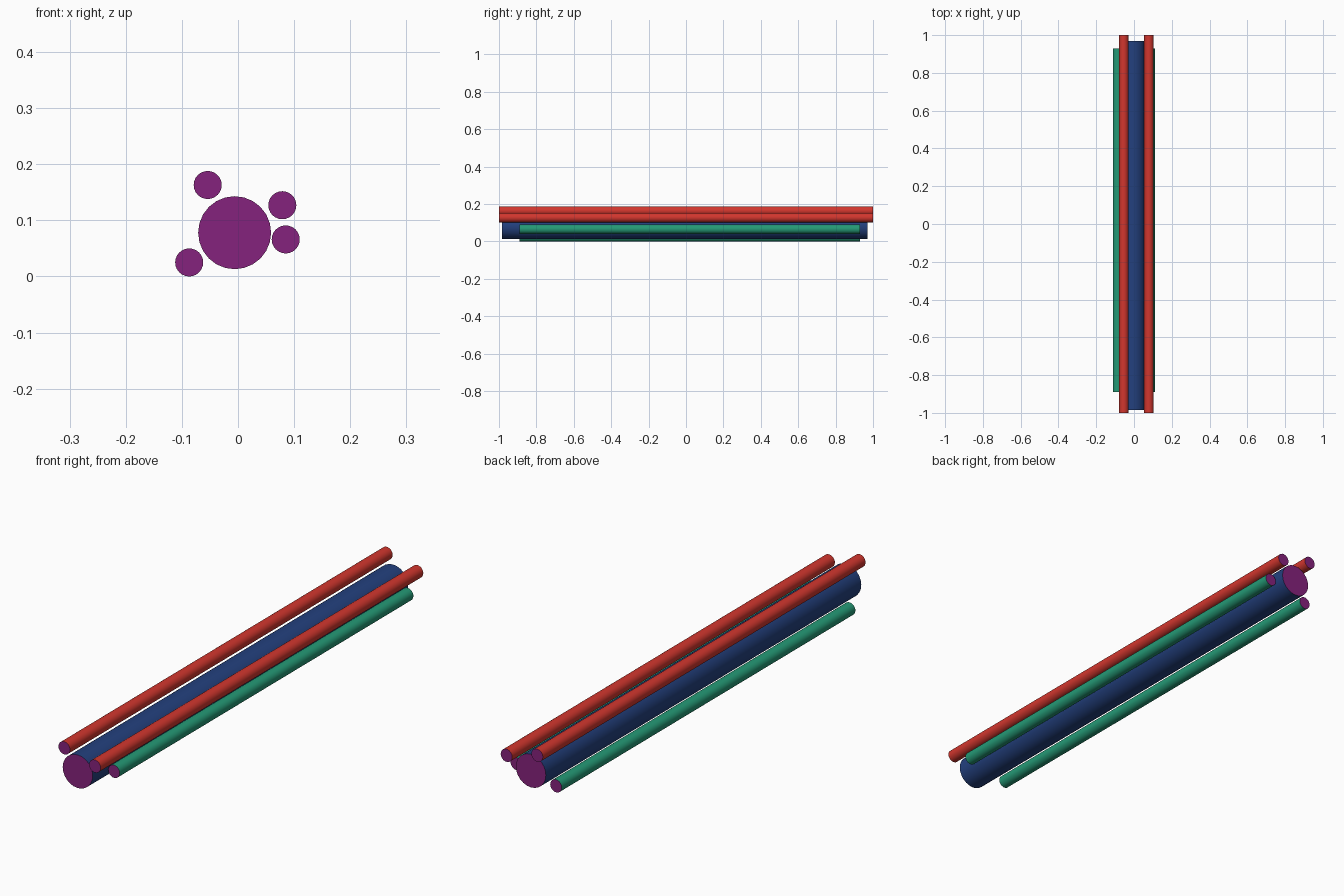
import bpy, math

if "Cube" in bpy.data.objects:
    bpy.data.objects.remove(bpy.data.objects["Cube"])


def material(name, rgb):
    m = bpy.data.materials.new(name)
    m.diffuse_color = (*rgb, 1)
    m.use_nodes = True
    m.node_tree.nodes["Principled BSDF"].inputs["Base Color"].default_value = m.diffuse_color
    return m


red = material("red", (0.64, 0.037, 0.027))
blue = material("navy blue", (0.017, 0.052, 0.21))
green = material("green", (0.018, 0.32, 0.18))
purple = material("purple", (0.235, 0.016, 0.205))


def rod(name, x, z, radius, y0, y1, side):
    """Rod along y with purple end caps."""
    bpy.ops.mesh.primitive_cylinder_add(
        vertices=24, radius=radius, depth=y1 - y0,
        location=(x, (y0 + y1) / 2, z), rotation=(math.pi / 2, 0, 0))
    ob = bpy.context.object
    ob.name = name
    ob.data.materials.append(side)
    ob.data.materials.append(purple)
    for p in ob.data.polygons:
        p.material_index = 1 if abs(p.normal.z) > 0.9 else 0
    bpy.ops.object.shade_smooth_by_angle(angle=math.radians(40))


# thick central rod
rod("core_rod", -0.006, 0.078, 0.065, -0.985, 0.97, blue)

# long upper rods
for name, x, z in (("upper_left_rod", -0.054, 0.163), ("upper_right_rod", 0.079, 0.127)):
    rod(name, x, z, 0.025, -1.0, 1.0, red)

# shorter lower rods
for name, x, z in (("lower_left_rod", -0.087, 0.025), ("lower_right_rod", 0.085, 0.066)):
    rod(name, x, z, 0.025, -0.89, 0.93, green)
